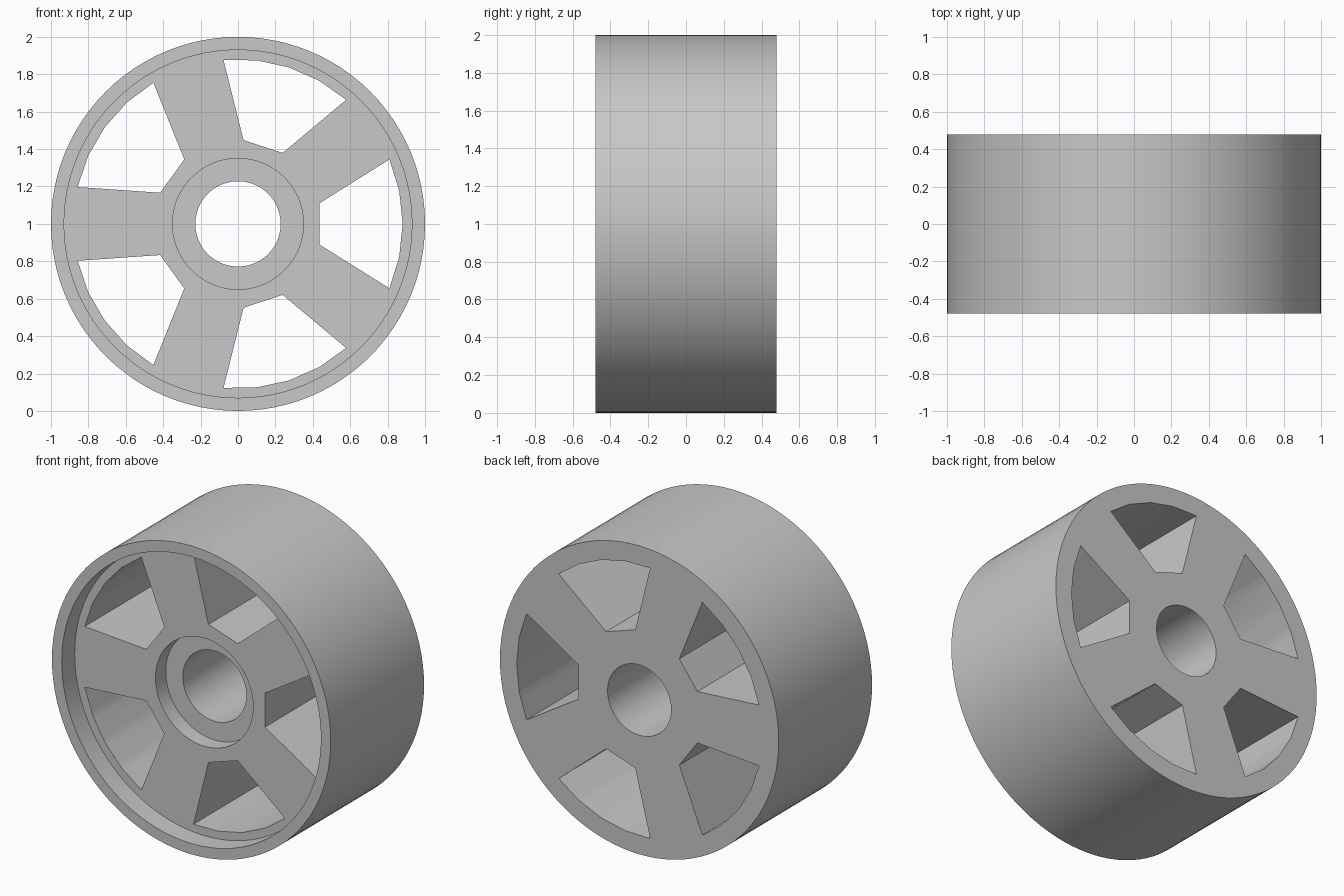
import bpy
import bmesh
from math import cos, sin, pi, radians
from mathutils import Matrix

cube = bpy.data.objects.get("Cube")
if cube:
    bpy.data.objects.remove(cube, do_unlink=True)

HALF_WIDTH = 0.478
SEGMENTS = 96
SPOKES = 5

grey = bpy.data.materials.new("light grey")
grey.use_nodes = True
colour = (0.58, 0.58, 0.58, 1)
grey.diffuse_color = colour
bsdf = next(n for n in grey.node_tree.nodes if n.type == 'BSDF_PRINCIPLED')
bsdf.inputs["Base Color"].default_value = colour


def make_object(name, bm):
    bmesh.ops.recalc_face_normals(bm, faces=bm.faces[:])
    mesh = bpy.data.meshes.new(name)
    bm.to_mesh(mesh)
    bm.free()
    mesh.materials.append(grey)
    obj = bpy.data.objects.new(name, mesh)
    obj.location.z = 1
    bpy.context.collection.objects.link(obj)
    return obj


def lathe(name, profile):
    """Turn a closed (radius, y) profile around the y axis."""
    bm = bmesh.new()
    rings = []
    for i in range(SEGMENTS):
        a = 2 * pi * i / SEGMENTS
        rings.append([bm.verts.new((r * cos(a), y, r * sin(a))) for r, y in profile])
    for i, ring in enumerate(rings):
        after = rings[(i + 1) % SEGMENTS]
        for j in range(len(profile)):
            k = (j + 1) % len(profile)
            bm.faces.new((ring[j], ring[k], after[k], after[j]))
    return make_object(name, bm)


def window_cutters(name):
    """Five prisms with a straight inner edge and a faceted outer arc."""
    outline = [(0.435, 0.11), (0.435, -0.11)]
    for step in range(-2, 3):
        a = radians(11.53 * step)
        outline.append((0.88 * cos(a), 0.88 * sin(a)))
    bm = bmesh.new()
    for n in range(SPOKES):
        turn = Matrix.Rotation(2 * pi * n / SPOKES, 3, 'Y')
        verts = [bm.verts.new(turn @ Matrix.Identity(3).col[0] * x
                              + turn @ Matrix.Identity(3).col[2] * z) for x, z in outline]
        face = bm.faces.new(verts)
        result = bmesh.ops.extrude_face_region(bm, geom=[face])
        moved = [v for v in result["geom"] if isinstance(v, bmesh.types.BMVert)]
        bmesh.ops.translate(bm, verts=moved, vec=(0, 0.6, 0))
        bmesh.ops.translate(bm, verts=verts, vec=(0, -0.6, 0))
    return make_object(name, bm)


# Wheel body: bore, hub counterbore, recessed front face, rim and flat back
wheel = lathe("wheel", [
    (0.228, -0.24), (0.35, -0.24), (0.35, -0.345), (0.93, -0.345),
    (0.93, -HALF_WIDTH), (1, -HALF_WIDTH), (1, HALF_WIDTH), (0.228, HALF_WIDTH)])

# Openings between the spokes
cutter = window_cutters("window_cutter")
cutter.hide_render = True
cut = wheel.modifiers.new("windows", 'BOOLEAN')
cut.operation = 'DIFFERENCE'
cut.solver = 'EXACT'
cut.object = cutter

bpy.ops.object.select_all(action='DESELECT')
wheel.select_set(True)
bpy.context.view_layer.objects.active = wheel
bpy.ops.object.modifier_apply(modifier=cut.name)
bpy.data.objects.remove(cutter, do_unlink=True)
bpy.ops.object.shade_smooth_by_angle(angle=radians(30))
